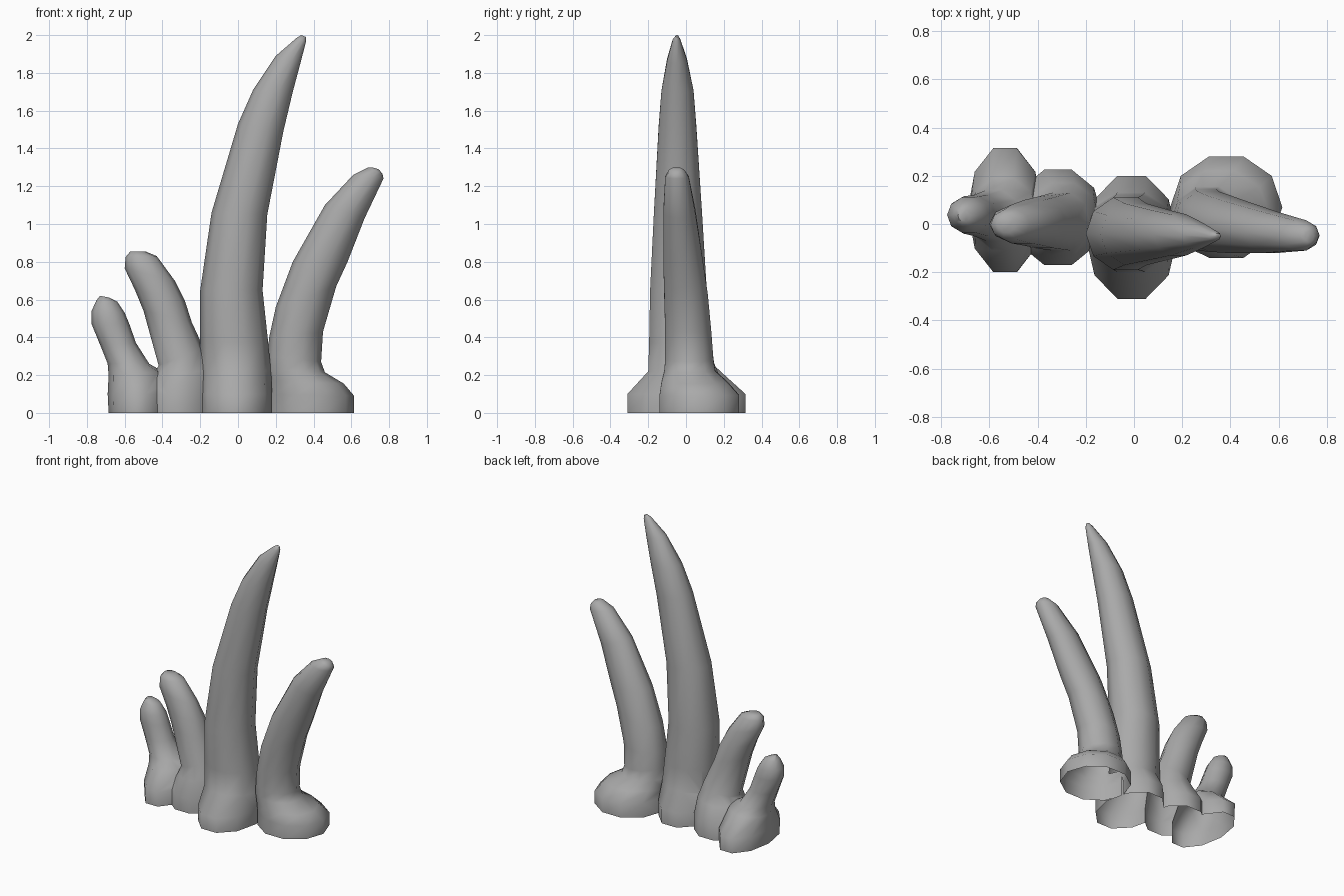
import bpy
import bmesh
import math
from mathutils import Vector

SIDES = 10

default_cube = bpy.data.objects.get("Cube")
if default_cube:
    bpy.data.objects.remove(default_cube, do_unlink=True)

# Single stone grey material
grey = bpy.data.materials.new("stone_grey")
grey.use_nodes = True
colour = (0.4, 0.4, 0.4, 1.0)
grey.diffuse_color = colour
shader = next(n for n in grey.node_tree.nodes if n.type == "BSDF_PRINCIPLED")
shader.inputs["Base Color"].default_value = colour
shader.inputs["Roughness"].default_value = 0.8


def build_horn(name, rings):
    """Loft a closed horn; ring = left x, left z, right x, right z, front y, back y."""
    bm = bmesh.new()
    loops = []
    for left_x, left_z, right_x, right_z, front, back in rings:
        left = Vector((left_x, 0, left_z))
        right = Vector((right_x, 0, right_z))
        centre = (left + right) / 2 + Vector((0, (front + back) / 2, 0))
        across = (right - left) / 2
        depth = Vector((0, (back - front) / 2 / math.sin(math.radians(72)), 0))
        loop = []
        for i in range(SIDES):
            angle = math.tau * i / SIDES
            point = centre + across * math.cos(angle) + depth * math.sin(angle)
            loop.append(bm.verts.new(point))
        loops.append(loop)
    for lower, upper in zip(loops, loops[1:]):
        for i in range(SIDES):
            j = (i + 1) % SIDES
            bm.faces.new((lower[i], lower[j], upper[j], upper[i]))
    bm.faces.new(reversed(loops[0]))
    bm.faces.new(loops[-1])
    bmesh.ops.recalc_face_normals(bm, faces=bm.faces)
    mesh = bpy.data.meshes.new(name)
    bm.to_mesh(mesh)
    bm.free()
    mesh.materials.append(grey)
    horn = bpy.data.objects.new(name, mesh)
    bpy.context.collection.objects.link(horn)
    return horn


# Tallest horn in the middle
tall_horn = build_horn("horn_cluster", [
    (-.2, 0, .18, 0, -.31, .2),
    (-.2, .1, .18, .1, -.31, .2),
    (-.2, .22, .175, .22, -.2, .13),
    (-.2, .38, .16, .37, -.195, .12),
    (-.2, .65, .13, .65, -.19, .11),
    (-.14, 1.06, .155, 1.05, -.17, .085),
    (0, 1.53, .24, 1.49, -.145, .055),
    (.08, 1.71, .29, 1.7, -.13, .04),
    (.2, 1.89, .33, 1.85, -.1, .005),
    (.31, 1.985, .36, 1.965, -.07, -.03),
    (.335, 2, .36, 1.99, -.055, -.04),
])

# Second horn, leaning outward on a wide foot
leaning_horn = build_horn("leaning_horn", [
    (.15, 0, .615, 0, -.14, .28),
    (.15, .1, .615, .09, -.14, .28),
    (.15, .17, .56, .155, -.13, .22),
    (.15, .23, .46, .215, -.115, .155),
    (.155, .3, .44, .27, -.11, .145),
    (.165, .4, .45, .43, -.11, .135),
    (.2, .56, .52, .67, -.115, .115),
    (.29, .8, .58, .8, -.12, .09),
    (.46, 1.1, .67, 1.03, -.12, .05),
    (.61, 1.26, .77, 1.24, -.11, .015),
    (.69, 1.3, .765, 1.265, -.09, -.01),
    (.71, 1.3, .745, 1.29, -.075, -.025),
])

# Third horn, short and bent
bent_horn = build_horn("bent_horn", [
    (-.5, 0, -.13, 0, -.17, .225),
    (-.5, .1, -.13, .1, -.17, .225),
    (-.45, .2, -.14, .22, -.13, .17),
    (-.42, .25, -.18, .34, -.11, .13),
    (-.5, .54, -.245, .48, -.1, .11),
    (-.545, .65, -.28, .59, -.09, .1),
    (-.6, .765, -.335, .7, -.08, .08),
    (-.595, .825, -.43, .83, -.065, .06),
    (-.57, .855, -.49, .855, -.035, .035),
])

# Shortest outer horn
outer_horn = build_horn("outer_horn", [
    (-.685, 0, -.38, 0, -.2, .315),
    (-.69, .1, -.38, .1, -.2, .315),
    (-.685, .2, -.4, .22, -.11, .19),
    (-.69, .26, -.47, .26, -.07, .14),
    (-.73, .36, -.54, .37, -.05, .12),
    (-.775, .47, -.575, .47, -.04, .115),
    (-.775, .54, -.6, .53, -.035, .11),
    (-.75, .595, -.64, .59, -.01, .085),
    (-.73, .62, -.68, .61, .01, .06),
])

# Merge the horns into one skin
for part in (leaning_horn, bent_horn, outer_horn):
    union = tall_horn.modifiers.new("merge_" + part.name, "BOOLEAN")
    union.operation = "UNION"
    union.solver = "EXACT"
    union.object = part
bpy.context.view_layer.update()
evaluated = tall_horn.evaluated_get(bpy.context.evaluated_depsgraph_get())
skin = bpy.data.meshes.new_from_object(evaluated)
tall_horn.modifiers.clear()
tall_horn.data = skin
for part in (leaning_horn, bent_horn, outer_horn):
    bpy.data.objects.remove(part, do_unlink=True)

# Open the underside
bm = bmesh.new()
bm.from_mesh(skin)
bmesh.ops.remove_doubles(bm, verts=bm.verts, dist=0.002)
underside = [f for f in bm.faces if all(v.co.z < 0.001 for v in f.verts)]
bmesh.ops.delete(bm, geom=underside, context="FACES")
bm.to_mesh(skin)
bm.free()

bpy.ops.object.select_all(action="DESELECT")
tall_horn.select_set(True)
bpy.context.view_layer.objects.active = tall_horn
bpy.ops.object.shade_smooth_by_angle(angle=math.radians(60))
